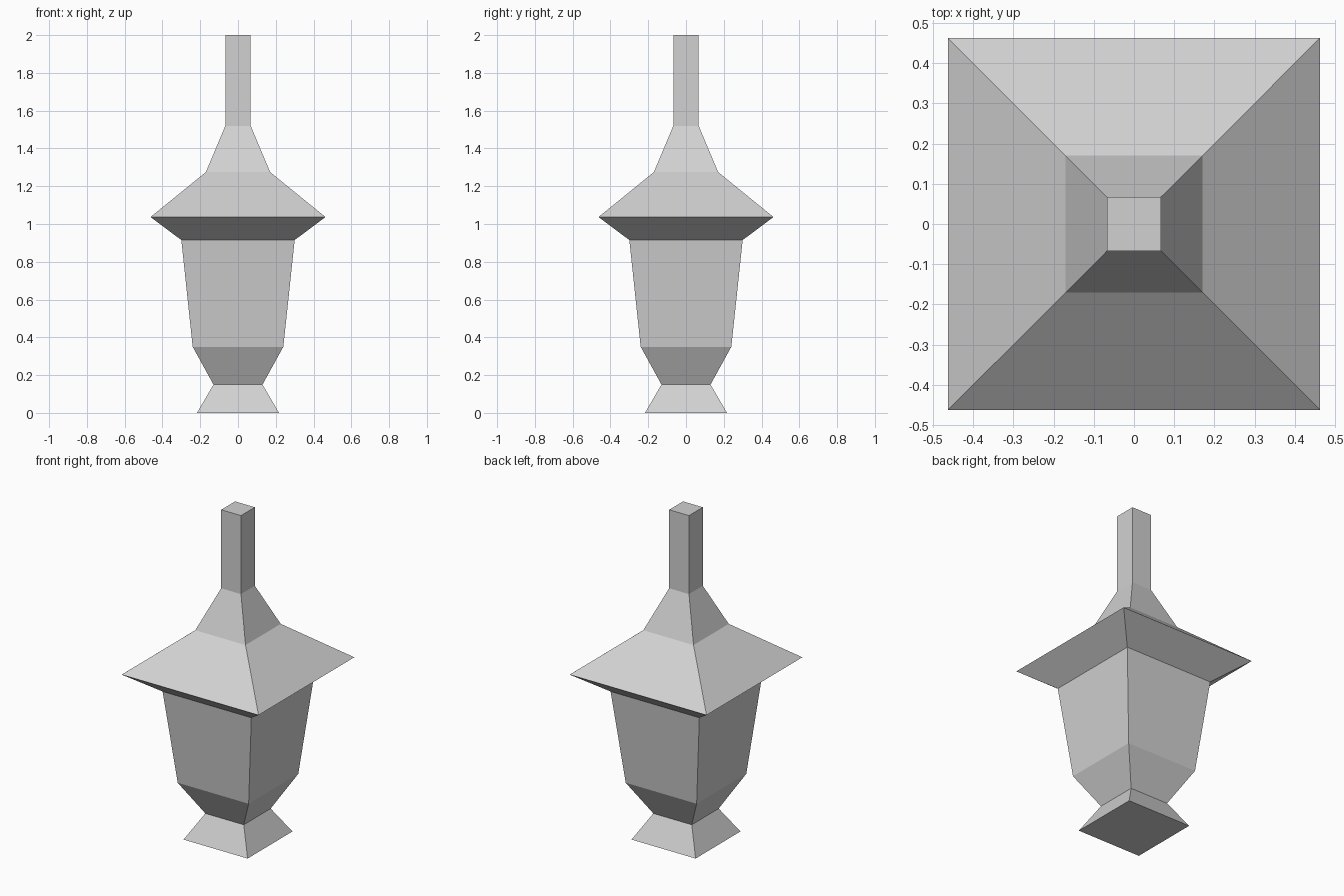
import bpy
import bmesh

default = bpy.data.objects.get("Cube")
if default:
    bpy.data.objects.remove(default, do_unlink=True)

# One stone colour for the whole model
GREY = (0.64, 0.64, 0.64, 1.0)
stone = bpy.data.materials.new("light_grey_stone")
stone.use_nodes = True
stone.diffuse_color = GREY
stone.node_tree.nodes["Principled BSDF"].inputs["Base Color"].default_value = GREY


def square_stack(name, profile, cap_bottom=False, cap_top=False):
    """Join square rings, given as (half width, height), into a tapered part."""
    bm = bmesh.new()
    corners = [(-1, -1), (1, -1), (1, 1), (-1, 1)]
    rings = [[bm.verts.new((sx * w, sy * w, z)) for sx, sy in corners]
             for w, z in profile]
    for low, high in zip(rings, rings[1:]):
        for i in range(4):
            j = (i + 1) % 4
            bm.faces.new((low[i], low[j], high[j], high[i]))
    if cap_bottom:
        bm.faces.new(rings[0][::-1])
    if cap_top:
        bm.faces.new(rings[-1])
    mesh = bpy.data.meshes.new(name)
    bm.to_mesh(mesh)
    bm.free()
    mesh.materials.append(stone)
    obj = bpy.data.objects.new(name, mesh)
    bpy.context.collection.objects.link(obj)
    return obj


# Rings shared by neighbouring parts
NECK = (0.13, 0.15)
BODY_TOP = (0.30, 0.915)
SPIRE_BASE = (0.067, 1.52)

# Flared foot
square_stack("foot", [(0.217, 0), NECK], cap_bottom=True)
# Tapered body
square_stack("body", [NECK, (0.24, 0.35), BODY_TOP])
# Overhanging roof with a steeper upper slope
square_stack("roof", [BODY_TOP, (0.463, 1.037), (0.17, 1.275), SPIRE_BASE])
# Square spire
square_stack("spire", [SPIRE_BASE, (0.067, 2.0)], cap_top=True)
